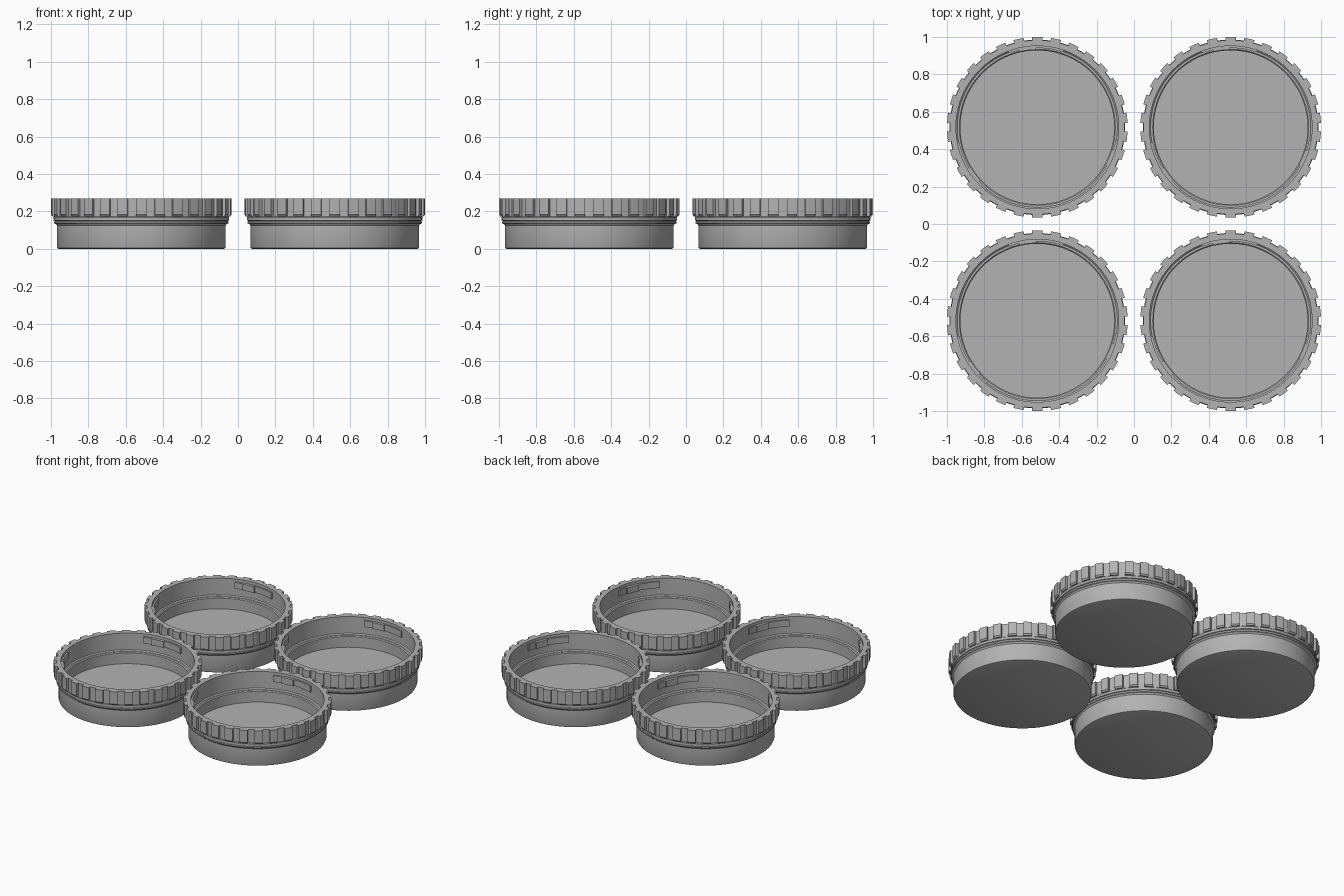
import bpy, bmesh
from math import cos, sin, radians, ceil

cube = bpy.data.objects.get("Cube")
if cube:
    bpy.data.objects.remove(cube, do_unlink=True)

SPACING = 0.517
SEGMENTS = 120
TEETH = 30

grey = bpy.data.materials.new("matte_grey")
grey.use_nodes = True
grey.diffuse_color = (0.45, 0.45, 0.45, 1)
grey.node_tree.nodes["Principled BSDF"].inputs["Base Color"].default_value = (0.45, 0.45, 0.45, 1)


def finish(bm, name):
    bmesh.ops.recalc_face_normals(bm, faces=bm.faces)
    mesh = bpy.data.meshes.new(name)
    bm.to_mesh(mesh)
    bm.free()
    mesh.materials.append(grey)
    return mesh


def lathe(name, profile):
    """Revolve an (r, z) profile whose ends lie on the axis."""
    bm = bmesh.new()
    verts = [bm.verts.new((r, 0, z)) for r, z in profile]
    edges = [bm.edges.new(pair) for pair in zip(verts, verts[1:])]
    bmesh.ops.spin(bm, geom=verts + edges, cent=(0, 0, 0), axis=(0, 0, 1),
                   angle=radians(360), steps=SEGMENTS)
    bmesh.ops.remove_doubles(bm, verts=bm.verts, dist=1e-4)
    bmesh.ops.dissolve_degenerate(bm, edges=bm.edges, dist=1e-5)
    return finish(bm, name)


def arc_block(bm, section, start, end):
    """Sweep a closed (r, z) section between two angles in degrees."""
    steps = max(2, ceil((end - start) / 3))
    rings = []
    for i in range(steps + 1):
        a = radians(start + (end - start) * i / steps)
        rings.append([bm.verts.new((r * cos(a), r * sin(a), z)) for r, z in section])
    n = len(section)
    for a, b in zip(rings, rings[1:]):
        for i in range(n):
            j = (i + 1) % n
            bm.faces.new((a[i], a[j], b[j], b[i]))
    bm.faces.new(rings[0])
    bm.faces.new(rings[-1])


# Hollow cup: outside from the base up, over the rim and down to the floor
cup = lathe("cup_shell", [
    (0, 0), (0.441, 0), (0.448, 0.003), (0.451, 0.01), (0.451, 0.125),
    (0.456, 0.132), (0.466, 0.136), (0.466, 0.144), (0.463, 0.146),
    (0.463, 0.149), (0.469, 0.152), (0.469, 0.168), (0.466, 0.172), (0.466, 0.27),
    (0.435, 0.27), (0.435, 0.15), (0.428, 0.143), (0.417, 0.143),
    (0.411, 0.137), (0.411, 0.06), (0, 0.06)])

# Grip teeth around the collar, with a chamfered lower end
bm = bmesh.new()
tooth = [(0.46, 0.172), (0.475, 0.172), (0.483, 0.182), (0.483, 0.27), (0.46, 0.27)]
for k in range(TEETH):
    mid = 90 + k * 360 / TEETH
    arc_block(bm, tooth, mid - 3.3, mid + 3.3)
teeth = finish(bm, "grip_teeth")

# Three locking lugs inside the rim, each with a thicker stop
bm = bmesh.new()


def lug_section(inner, low, high):
    return [(inner, low), (0.44, low), (0.44, high), (inner, high)]


for k in range(3):
    base = 120 * k
    arc_block(bm, lug_section(0.424, 0.205, 0.25), base + 71, base + 111)
    arc_block(bm, lug_section(0.415, 0.205, 0.25), base + 91, base + 103)
lugs = finish(bm, "locking_lugs")

# Four identical cups in a square
parts = (("cup", cup), ("grip_teeth", teeth), ("locking_lugs", lugs))
for row, sy in (("front", -1), ("back", 1)):
    for side, sx in (("right", -1), ("left", 1)):
        for part, mesh in parts:
            ob = bpy.data.objects.new(f"{row}_{side}_{part}", mesh)
            ob.location = (sx * SPACING, sy * SPACING, 0)
            bpy.context.collection.objects.link(ob)

# Smooth curved walls, keep the edges crisp
bpy.ops.object.select_all(action="DESELECT")
for part, mesh in parts:
    ob = bpy.data.objects[f"front_right_{part}"]
    ob.select_set(True)
    bpy.context.view_layer.objects.active = ob
bpy.ops.object.shade_smooth_by_angle(angle=radians(30))
